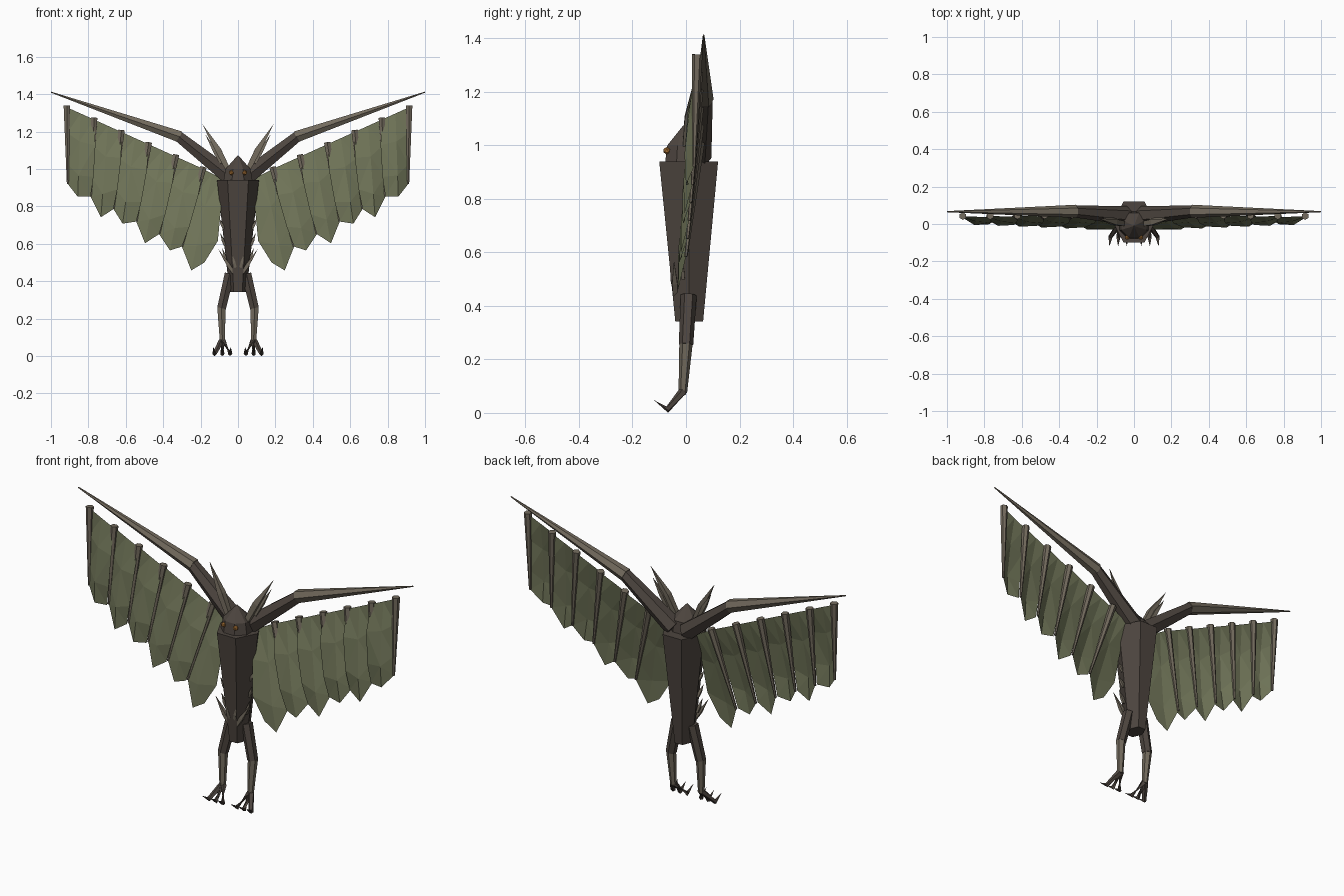
import bpy, bmesh, math
from mathutils import Vector

if "Cube" in bpy.data.objects:
    bpy.data.objects.remove(bpy.data.objects["Cube"])


def material(name, rgb):
    m = bpy.data.materials.new(name)
    m.diffuse_color = (*rgb, 1)
    m.use_nodes = True
    m.node_tree.nodes["Principled BSDF"].inputs["Base Color"].default_value = m.diffuse_color
    return m


BARK = material("dark_bark", (0.075, 0.06, 0.05))
WOOD = material("light_wood", (0.17, 0.145, 0.11))
LEAF = material("leaf_green", (0.165, 0.18, 0.10))
AMBER = material("amber", (0.45, 0.19, 0.04))


def finish(bm, name, mat, mirror=False):
    """Turn a bmesh into an object, optionally mirrored across x."""
    bmesh.ops.recalc_face_normals(bm, faces=bm.faces)
    me = bpy.data.meshes.new(name)
    bm.to_mesh(me)
    bm.free()
    me.materials.append(mat)
    ob = bpy.data.objects.new(name, me)
    bpy.context.collection.objects.link(ob)
    if mirror:
        mod = ob.modifiers.new("mirror", 'MIRROR')
        mod.use_mirror_merge = False
    return ob


def loft(bm, rings, tip=None):
    """Skin a stack of vertex rings and cap the ends."""
    rings = [[bm.verts.new(p) for p in r] for r in rings]
    n = len(rings[0])
    for a, b in zip(rings, rings[1:]):
        for i in range(n):
            bm.faces.new((a[i], a[(i + 1) % n], b[(i + 1) % n], b[i]))
    bm.faces.new(rings[0][::-1])
    if tip is None:
        bm.faces.new(rings[-1])
    else:
        t = bm.verts.new(tip)
        for i in range(n):
            bm.faces.new((rings[-1][i], rings[-1][(i + 1) % n], t))


def tube(bm, path, radii, sides=6):
    """Tapered limb along a path; a final radius of 0 makes a point."""
    pts = [Vector(p) for p in path]
    rings = []
    for i, (p, r) in enumerate(zip(pts, radii)):
        if r == 0:
            break
        d = (pts[min(i + 1, len(pts) - 1)] - pts[max(i - 1, 0)]).normalized()
        ref = Vector((0, 1, 0)) if abs(d.y) < 0.9 else Vector((0, 0, 1))
        u = ref.cross(d).normalized()
        v = d.cross(u)
        angs = [math.tau * (k + 0.5) / sides for k in range(sides)]
        rings.append([p + r * (math.cos(a) * u + math.sin(a) * v) for a in angs])
    loft(bm, rings, pts[-1] if radii[-1] == 0 else None)


def oval(z, cy, rx, ry, n, phase=0):
    return [(rx * math.cos(phase + math.tau * k / n),
             cy + ry * math.sin(phase + math.tau * k / n), z) for k in range(n)]


# Tapered hexagonal trunk
bm = bmesh.new()
loft(bm, [oval(0.342, 0.012, 0.045, 0.06, 6), oval(0.94, 0.01, 0.112, 0.127, 6)])
finish(bm, "trunk", BARK)

# Faceted head with a pointed crown
bm = bmesh.new()
loft(bm, [oval(0.93, -0.005, 0.085, 0.08, 8, math.pi / 8),
          oval(1.0, -0.005, 0.072, 0.07, 8, math.pi / 8)], (0, -0.01, 1.075))
finish(bm, "head", BARK)

# Eyes
bm = bmesh.new()
bmesh.ops.create_icosphere(bm, subdivisions=1, radius=0.014)
bmesh.ops.translate(bm, verts=bm.verts, vec=(0.036, -0.072, 0.98))
finish(bm, "eyes", AMBER, True)

# Horns: one long and one short thorn per side
bm = bmesh.new()
tube(bm, [(0.05, 0.0, 0.99), (0.105, 0.01, 1.10), (0.192, 0.03, 1.242)], [0.018, 0.022, 0], 4)
tube(bm, [(0.09, 0.02, 1.03), (0.125, 0.025, 1.10), (0.175, 0.035, 1.185)], [0.012, 0.015, 0], 4)
finish(bm, "horns", WOOD, True)

# Wing arms: shoulder to elbow, then a long tapered spar
bm = bmesh.new()
tube(bm, [(0.04, 0.045, 0.955), (0.325, 0.068, 1.18)], [0.05, 0.032])
finish(bm, "upper_wing_arms", BARK, True)
bm = bmesh.new()
tube(bm, [(0.31, 0.068, 1.172), (1.0, 0.066, 1.411)], [0.035, 0.003])
finish(bm, "wing_spars", WOOD, True)

# Wing ribs: six evenly spaced tapered rods per side
TOP = [Vector((0.915, 0.042, 1.34)).lerp(Vector((0.185, 0.05, 1.01)), i / 5) for i in range(6)]
LOW = [Vector((0.910, 0.03, 0.92)).lerp(Vector((0.30, 0.0, 0.585)), i / 5) for i in range(6)]
bm = bmesh.new()
for t, l in zip(TOP, LOW):
    tube(bm, [t, l], [0.02, 0.006])
finish(bm, "wing_ribs", WOOD, True)

# Wing leaves: each hangs from its own rib and slants forward to overlap the next one
bm = bmesh.new()
heads = TOP + [Vector((0.09, 0.05, 0.96))]
feet = LOW + [Vector((0.18, -0.015, 0.50))]
points = [(0.857, 0.852), (0.733, 0.742), (0.617, 0.708), (0.497, 0.603), (0.364, 0.565), (0.25, 0.458)]
FRACTIONS = (0, 0.35, 0.75, 1)
OUTER, MIDDLE, INNER = (0, 0, 0, 0), (0.004, 0.016, 0.02, 0.005), (0.006, 0.03, 0.03, 0.015)
for i in range(6):
    top = heads[i].lerp(heads[i + 1], 0.5)
    low = Vector((points[i][0], feet[i].y - 0.025, points[i][1]))
    grid = []
    for a, b, push, inward in ((heads[i], feet[i], OUTER, 0), (top, low, MIDDLE, 0),
                               (heads[i + 1], feet[i + 1], INNER, 0.015)):
        col = [a.lerp(b, f) + Vector((-inward * math.sin(math.pi * f), -p, -0.01 * (f == 0)))
               for f, p in zip(FRACTIONS, push)]
        grid.append(col)
    if i == 5:
        grid[2][1].x, grid[2][2].x = 0.09, 0.108
    grid = [[bm.verts.new(p) for p in c] for c in grid]
    for a, b in zip(grid, grid[1:]):
        for k in range(3):
            bm.faces.new((a[k], a[k + 1], b[k + 1], b[k]))
bmesh.ops.triangulate(bm, faces=bm.faces)
finish(bm, "wing_leaves", LEAF, True)

# Legs
bm = bmesh.new()
tube(bm, [(0.045, 0.01, 0.44), (0.088, 0.0, 0.255)], [0.03, 0.027])
finish(bm, "thighs", BARK, True)
bm = bmesh.new()
tube(bm, [(0.089, 0.0, 0.26), (0.083, -0.012, 0.075)], [0.025, 0.016])
finish(bm, "shins", WOOD, True)

# Feet: three splayed toes with upturned claws
bm = bmesh.new()
for dx in (-0.047, 0.0, 0.047):
    tube(bm, [(0.083 + dx * 0.1, -0.012, 0.08), (0.084 + dx * 0.9, -0.07, 0.012),
              (0.085 + dx, -0.12, 0.048)], [0.016, 0.012, 0], 5)
finish(bm, "clawed_toes", BARK, True)

# Thorns on the lower trunk: (base, tip, thickness)
bm = bmesh.new()
for base, tip, r in [((0.015, -0.04, 0.43), (0.104, -0.045, 0.57), 0.014),
                     ((0.01, -0.045, 0.46), (0.036, -0.06, 0.56), 0.010),
                     ((0.06, -0.01, 0.50), (0.085, -0.02, 0.58), 0.010),
                     ((0.07, 0.0, 0.59), (0.095, -0.015, 0.66), 0.010),
                     ((0.075, 0.0, 0.68), (0.103, -0.01, 0.74), 0.010)]:
    b, t = Vector(base), Vector(tip)
    tube(bm, [b, b.lerp(t, 0.4), t], [r * 0.8, r, 0], 4)
finish(bm, "trunk_thorns", WOOD, True)
